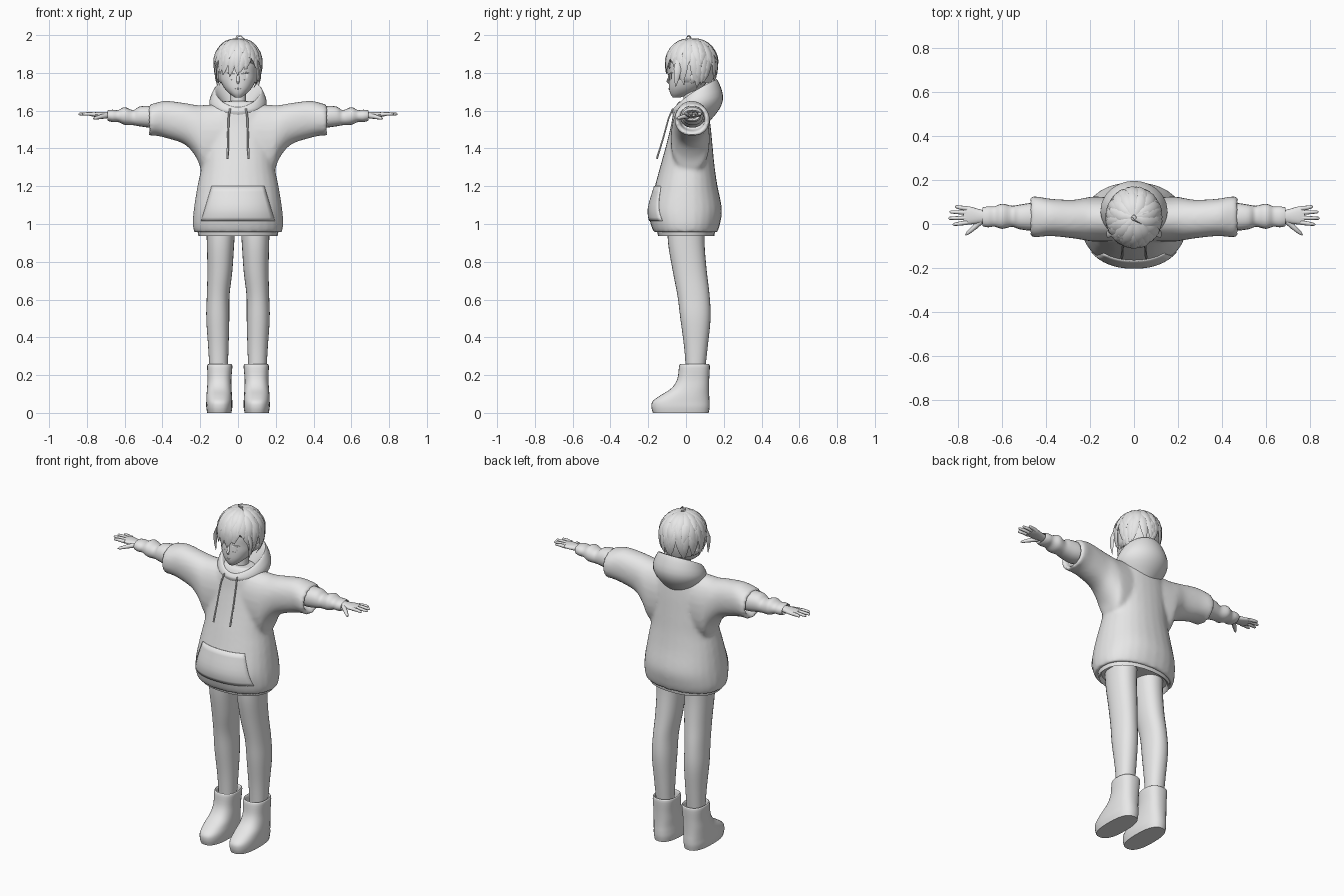
import bpy, bmesh, math, random
from mathutils import Vector

random.seed(4)
cube = bpy.data.objects.get("Cube")
if cube:
    bpy.data.objects.remove(cube, do_unlink=True)

grey = bpy.data.materials.new("plain_grey")
grey.use_nodes = True
grey.diffuse_color = (0.8, 0.8, 0.8, 1)
grey.node_tree.nodes["Principled BSDF"].inputs["Base Color"].default_value = (0.8, 0.8, 0.8, 1)


def grid(bm, rows, closed=True, caps=True):
    """Skin rows of points with quads."""
    rings = [[bm.verts.new(p) for p in row] for row in rows]
    n = len(rings[0])
    for low, high in zip(rings, rings[1:]):
        for i in range(n if closed else n - 1):
            j = (i + 1) % n
            bm.faces.new((low[i], low[j], high[j], high[i]))
    if closed and caps:
        bm.faces.new(rings[0][::-1])
        bm.faces.new(rings[-1])


def dense(sections, steps=4):
    """Smooth curve through the given cross-sections."""
    out = []
    last = len(sections) - 1
    for i in range(last):
        quad = [sections[max(0, min(last, i + k))] for k in (-1, 0, 1, 2)]
        for s in range(steps):
            t = s / steps
            out.append(tuple(
                0.5 * (2 * b + (c - a) * t + (2 * a - 5 * b + 4 * c - d) * t * t
                       + (3 * b - a - 3 * c + d) * t ** 3)
                for a, b, c, d in zip(*quad)))
    return out + [sections[-1]]


def loft(bm, sections, axis="z", n=28, power=2.2, side=1):
    """Rounded body; each section is position, then low and high of both extents."""
    rows = []
    for t, a0, a1, b0, b1 in sections:
        row = []
        for k in range(n):
            ang = math.tau * k / n
            u, v = (math.copysign(abs(f) ** (2 / power), f) for f in (math.cos(ang), math.sin(ang)))
            a, b = (a0 + a1 + (a1 - a0) * u) / 2, (b0 + b1 + (b1 - b0) * v) / 2
            row.append((a, b, t) if axis == "z" else (t * side, a, b))
        rows.append(row)
    grid(bm, rows)


def strand(bm, points, widths, up, flat=1.0, n=6):
    """Tapered strip or tube along a path; up may be a vector or a function."""
    points = [Vector(p) for p in points]
    rows = []
    for i, p in enumerate(points):
        tangent = points[min(i + 1, len(points) - 1)] - points[max(i - 1, 0)]
        normal = up(p) if callable(up) else Vector(up)
        across = tangent.cross(normal).normalized()
        normal = across.cross(tangent).normalized()
        rows.append([p + across * widths[i] * math.cos(math.tau * k / n)
                     + normal * widths[i] * flat * math.sin(math.tau * k / n) for k in range(n)])
    grid(bm, rows)


def finish(bm, name, mirror=False, angle=50):
    bmesh.ops.recalc_face_normals(bm, faces=bm.faces)
    mesh = bpy.data.meshes.new(name)
    bm.to_mesh(mesh)
    bm.free()
    mesh.materials.append(grey)
    for poly in mesh.polygons:
        poly.use_smooth = True
    mesh.set_sharp_from_angle(angle=math.radians(angle))
    obj = bpy.data.objects.new(name, mesh)
    bpy.context.collection.objects.link(obj)
    if mirror:
        mod = obj.modifiers.new("both_sides", "MIRROR")
        mod.use_mirror_merge = False
    return obj


# Legs
bm = bmesh.new()
loft(bm, dense([(.22, .055, .15, 0, .1), (.35, .05, .158, -.01, .115), (.5, .046, .168, -.03, .13),
                (.62, .045, .165, -.045, .125), (.75, .03, .162, -.07, .11),
                (.9, .02, .165, -.095, .098), (1.05, .01, .17, -.1, .1)]))
finish(bm, "legs", mirror=True)

# Boots with a hollow top
bm = bmesh.new()
loft(bm, dense([(0, .035, .163, -.175, .12), (.03, .03, .168, -.183, .125), (.06, .03, .168, -.178, .125),
                (.09, .032, .167, -.14, .123), (.13, .034, .164, -.078, .122), (.18, .035, .161, -.046, .123),
                (.25, .03, .163, -.036, .126), (.25, .04, .153, -.026, .116),
                (.2, .045, .15, -.02, .11)]), power=2.5)
finish(bm, "boots", mirror=True)

# Hoodie body and wide sleeves, fused into one soft garment
outer = dense([(.955, -.232, .232, -.17, .165), (1.0, -.24, .24, -.187, .18), (1.08, -.234, .234, -.198, .19),
               (1.2, -.215, .215, -.165, .167), (1.3, -.195, .195, -.138, .152), (1.4, -.19, .19, -.11, .142),
               (1.52, -.18, .18, -.08, .13), (1.6, -.15, .15, -.065, .115), (1.65, -.09, .09, -.04, .08)])
hollow = [(1.03, -.2, .2, -.15, .15), (.96, -.205, .205, -.145, .14)]
sleeve = dense([(.08, -.08, .12, 1.27, 1.635), (.18, -.08, .125, 1.27, 1.63), (.22, -.075, .12, 1.35, 1.63),
                (.28, -.065, .11, 1.42, 1.64), (.38, -.055, .115, 1.455, 1.652), (.44, -.06, .125, 1.468, 1.64),
                (.47, -.057, .123, 1.465, 1.63), (.466, -.035, .1, 1.488, 1.61), (.41, -.03, .1, 1.5, 1.605)])
bm = bmesh.new()
loft(bm, hollow + outer)
for side in (1, -1):
    loft(bm, sleeve, axis="x", side=side)
hoodie = finish(bm, "hoodie")
fuse = hoodie.modifiers.new("fuse", "REMESH")
fuse.mode = "VOXEL"
fuse.voxel_size = 0.011
fuse.use_smooth_shade = True
soften = hoodie.modifiers.new("soften", "SMOOTH")
soften.iterations = 5

# Lower lip showing under the hem
bm = bmesh.new()
loft(bm, [(1.02, -.19, .19, -.14, .14), (.945, -.2, .2, -.138, .138), (.937, -.21, .21, -.148, .15),
          (.965, -.215, .215, -.155, .155)])
finish(bm, "hem_lip")

# Front pocket following the body
bm = bmesh.new()
rows = []
for z, x0, x1, y0, y1 in outer:
    if 1.0 < z < 1.21:
        half = .2 - (z - 1.0) * .3
        row = []
        for k in range(17):
            x = half * (k / 8 - 1)
            bulge = (1 - abs(x / x1) ** 2.2) ** (1 / 2.2)
            row.append((x, (y0 + y1) / 2 - (y1 - y0) / 2 * bulge - .005, z))
        rows.append(row)
grid(bm, rows, closed=False)
pocket = finish(bm, "front_pocket")
pocket.modifiers.new("cloth", "SOLIDIFY").thickness = 0.008

# Lowered hood: the profile changes from the front of the collar to the back
front = [(.04, 1.55), (.055, 1.585), (.075, 1.612), (.088, 1.618), (.1, 1.605), (.102, 1.59), (.085, 1.55)]
back = [(.04, 1.6), (.075, 1.67), (.125, 1.752), (.14, 1.76), (.168, 1.68), (.15, 1.61), (.085, 1.53)]
bm = bmesh.new()
rows = []
for k in range(41):
    ang = math.tau * k / 40
    t = (1 + math.cos(ang)) / 2
    prof = dense([(a + (c - a) * t, b + (d - b) * t) for (a, b), (c, d) in zip(front, back)], 3)
    rows.append([(1.1 * r * math.sin(ang), .028 + r * math.cos(ang), z) for r, z in prof])
grid(bm, rows, closed=False)
bmesh.ops.remove_doubles(bm, verts=bm.verts, dist=.0001)
finish(bm, "hood", angle=70)

# Drawstrings
bm = bmesh.new()
strand(bm, [(.042, -.07, 1.61), (.05, -.092, 1.56), (.053, -.122, 1.45), (.055, -.15, 1.36), (.055, -.154, 1.345)],
       [.005, .005, .005, .006, .006], (0, 1, 0))
finish(bm, "drawstrings", mirror=True)

# Crumpled forearm sleeves
bm = bmesh.new()
loft(bm, dense([(.38, -.02, .1, 1.515, 1.615), (.46, -.03, .097, 1.51, 1.625), (.52, -.024, .088, 1.517, 1.622),
                (.555, -.013, .083, 1.523, 1.603), (.6, -.022, .092, 1.525, 1.618),
                (.635, -.012, .08, 1.54, 1.603), (.665, -.015, .08, 1.54, 1.605),
                (.69, -.008, .073, 1.548, 1.6), (.67, .005, .062, 1.557, 1.592)]), axis="x", n=20)
finish(bm, "forearm_sleeves", mirror=True, angle=70)

# Hands with fingers and thumb
bm = bmesh.new()
loft(bm, dense([(.65, .012, .056, 1.56, 1.594), (.7, .004, .066, 1.561, 1.593),
                (.75, -.002, .08, 1.566, 1.592), (.775, .003, .076, 1.57, 1.59)]), axis="x", n=16)
for base, tip, reach in ((.007, -.002, .825), (.029, .026, .845), (.051, .055, .84), (.07, .079, .815)):
    strand(bm, [(.758, base, 1.58), (.79, (base + tip) / 2, 1.583), (reach - .006, tip, 1.582), (reach, tip, 1.581)],
           [.011, .0095, .007, .002], (0, 0, 1), n=8)
strand(bm, [(.695, .014, 1.573), (.725, -.014, 1.568), (.757, -.042, 1.56), (.767, -.051, 1.557)],
       [.014, .012, .008, .002], (0, 0, 1), n=8)
finish(bm, "hands", mirror=True)

# Neck and head
bm = bmesh.new()
loft(bm, [(1.54, -.05, .05, -.02, .085), (1.62, -.042, .042, -.015, .07), (1.74, -.042, .042, -.01, .075)])
finish(bm, "neck")
bm = bmesh.new()
loft(bm, dense([(1.67, -.016, .016, -.07, -.03), (1.69, -.045, .045, -.083, .03), (1.72, -.073, .073, -.09, .08),
                (1.76, -.094, .094, -.09, .12), (1.8, -.1, .1, -.088, .14), (1.86, -.105, .105, -.085, .145),
                (1.92, -.09, .09, -.06, .13), (1.96, -.05, .05, -.02, .09)]))
finish(bm, "head")


# Face details
def on_face(x, z):
    return (x, .026 - .117 * math.sqrt(1 - (x / .1) ** 2), z)


bm = bmesh.new()
for z, lift, thick in ((1.795, .006, .003), (1.765, -.003, .0015), (1.825, .008, .002)):
    xs = (.02, .032, .045, .057, .067)
    strand(bm, [on_face(x, z + lift * math.sin(math.pi * k / 4)) for k, x in enumerate(xs)],
           [thick * .4, thick, thick, thick, thick * .4], (0, 1, 0), flat=.7)
strand(bm, [on_face(.045, z) for z in (1.768, 1.775, 1.785, 1.795)], [.006, .01, .011, .008],
       (0, 1, 0), flat=.2, n=10)
finish(bm, "eyes_and_brows", mirror=True)
bm = bmesh.new()
strand(bm, [(0, -.086, 1.8), (0, -.092, 1.77), (0, -.098, 1.755), (0, -.09, 1.743)],
       [.004, .008, .009, .004], (0, 1, 0), flat=.7, n=8)
finish(bm, "nose")
bm = bmesh.new()
strand(bm, [(-.018, -.087, 1.717), (0, -.091, 1.716), (.018, -.087, 1.717)], [.001, .003, .001], (0, 1, 0))
finish(bm, "mouth")
bm = bmesh.new()
strand(bm, [(.09, .035, 1.745), (.101, .036, 1.76), (.107, .042, 1.785), (.104, .045, 1.8)],
       [.006, .014, .02, .008], (1, 0, 0), flat=.4, n=8)
finish(bm, "ears", mirror=True)


# Hair: a scalp cap under layers of pointed locks
def hair_point(az, th, r):
    below = max(0, th - math.pi / 2)
    ring = r * (1 - .33 * below ** 2 if below else math.sin(th))
    height = (.16 if below else .125 * r) * math.cos(th)
    return Vector((.122 * ring * math.sin(az), .03 + .133 * ring * math.cos(az), 1.855 + height))


def from_centre(p):
    return p - Vector((0, .03, 1.83))


bm = bmesh.new()
rows = []
for k in range(11):
    row = []
    for i in range(32):
        az = math.tau * i / 32
        end = 1.4 if math.cos(az) < -.45 else 2.3
        row.append(hair_point(az, .05 + (end - .05) * k / 10, .96))
    rows.append(row)
grid(bm, rows)
finish(bm, "scalp_hair", angle=70)

bm = bmesh.new()
for count, start, end, width in ((13, .08, 1.25, .026), (18, .45, 1.75, .026), (24, .9, 2.4, .023)):
    for i in range(count):
        az = math.tau * (i + random.uniform(-.25, .25)) / count
        stop = end + random.uniform(-.2, .2)
        if math.cos(az) < -.55:
            stop = min(stop, random.uniform(1.8, 2.1))
        sway = random.uniform(-.22, .22)
        path = [hair_point(az + sway * f * f, start + (stop - start) * f, 1 + .07 * f ** 3)
                for f in (0, .2, .4, .6, .8, 1)]
        strand(bm, path, [width * w for w in (.35, .8, 1, .95, .65, .05)], from_centre, flat=.32)
# Side locks in front of the ears and a curl at the crown
for side in (1, -1):
    strand(bm, [(side * x, y, z) for x, y, z in ((.1, -.04, 1.88), (.118, -.045, 1.82), (.116, -.05, 1.77),
                                                 (.108, -.055, 1.725))],
           [.012, .02, .014, .001], (side, 0, 0), flat=.4)
strand(bm, [(-.01, .03, 1.975), (-.005, .02, 1.993), (.015, .01, 1.996), (.035, .0, 1.98)],
       [.006, .006, .004, .001], (0, 1, 0), flat=.6)
finish(bm, "hair_locks", angle=60)
